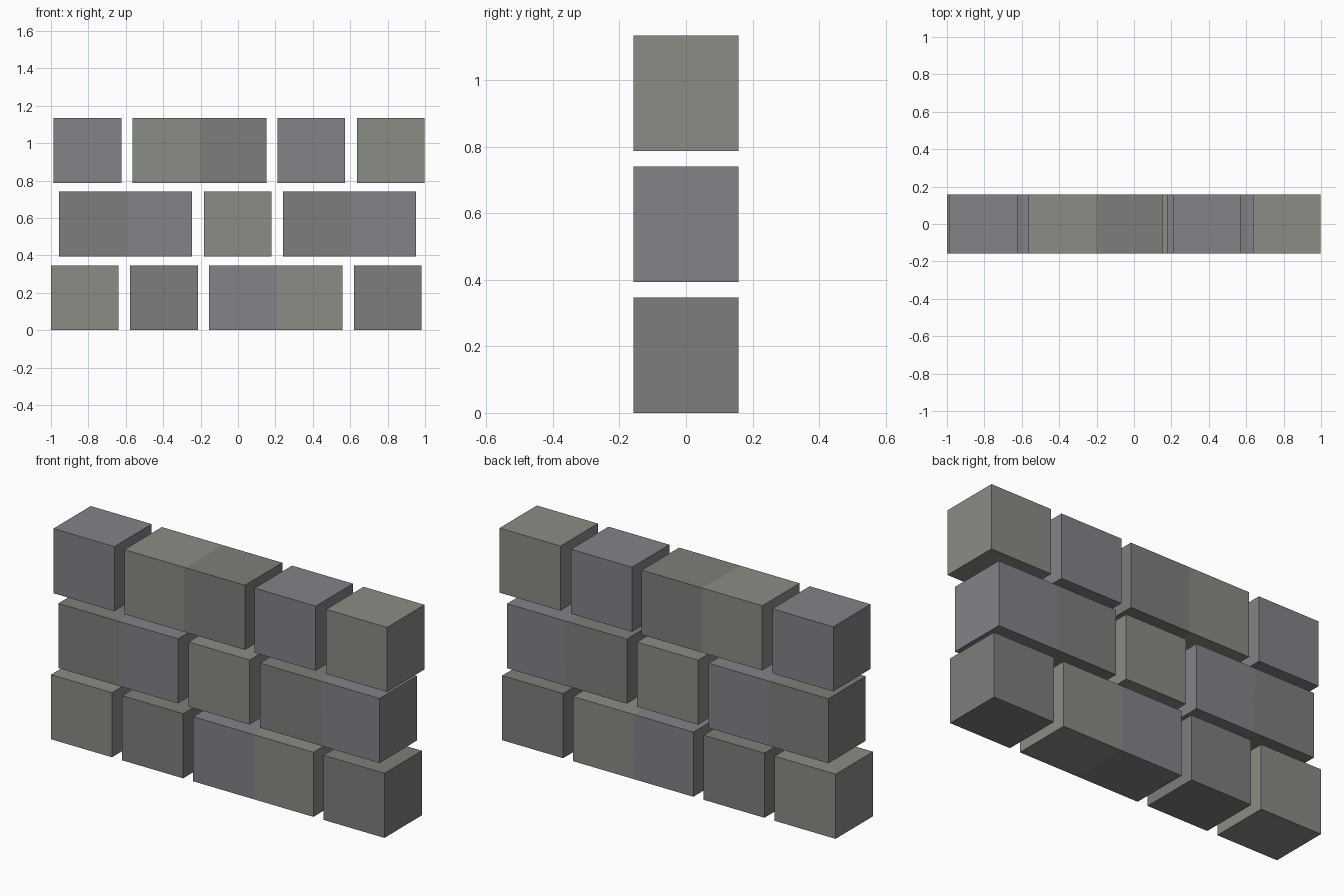
import bpy

if "Cube" in bpy.data.objects:
    bpy.data.objects.remove(bpy.data.objects["Cube"])

W, D, H = 0.362, 0.317, 0.347   # block size
PITCH = 0.394                   # course spacing

# Block centres along x for each course; close pairs overlap into long stones
COURSES = [
    (-0.819, -0.396, 0.026, 0.378, 0.800),
    (-0.776, -0.427, -0.001, 0.422, 0.771),
    (-0.805, -0.383, -0.029, 0.391, 0.816),
]

# Three stone tints
TINTS = {
    "green_grey_stone": (0.252, 0.264, 0.234, 1),
    "dark_grey_stone": (0.207, 0.207, 0.197, 1),
    "purple_grey_stone": (0.228, 0.225, 0.247, 1),
}
materials = []
for name, colour in TINTS.items():
    m = bpy.data.materials.new(name)
    m.diffuse_color = colour
    m.use_nodes = True
    m.node_tree.nodes["Principled BSDF"].inputs["Base Color"].default_value = m.diffuse_color
    materials.append(m)


def block(name, x, z, mat):
    bpy.ops.mesh.primitive_cube_add(size=1, location=(x, 0, z))
    ob = bpy.context.object
    ob.name = name
    ob.scale = (W, D, H)
    bpy.ops.object.transform_apply(location=False, rotation=False, scale=True)
    ob.data.materials.append(mat)


# Stack the wall, cycling the tints and shifting them one step per course
for r, xs in enumerate(COURSES):
    for i, x in enumerate(xs):
        block(f"stone_course{r + 1}_{i + 1}", x, H / 2 + r * PITCH,
              materials[(i + r) % 3])
